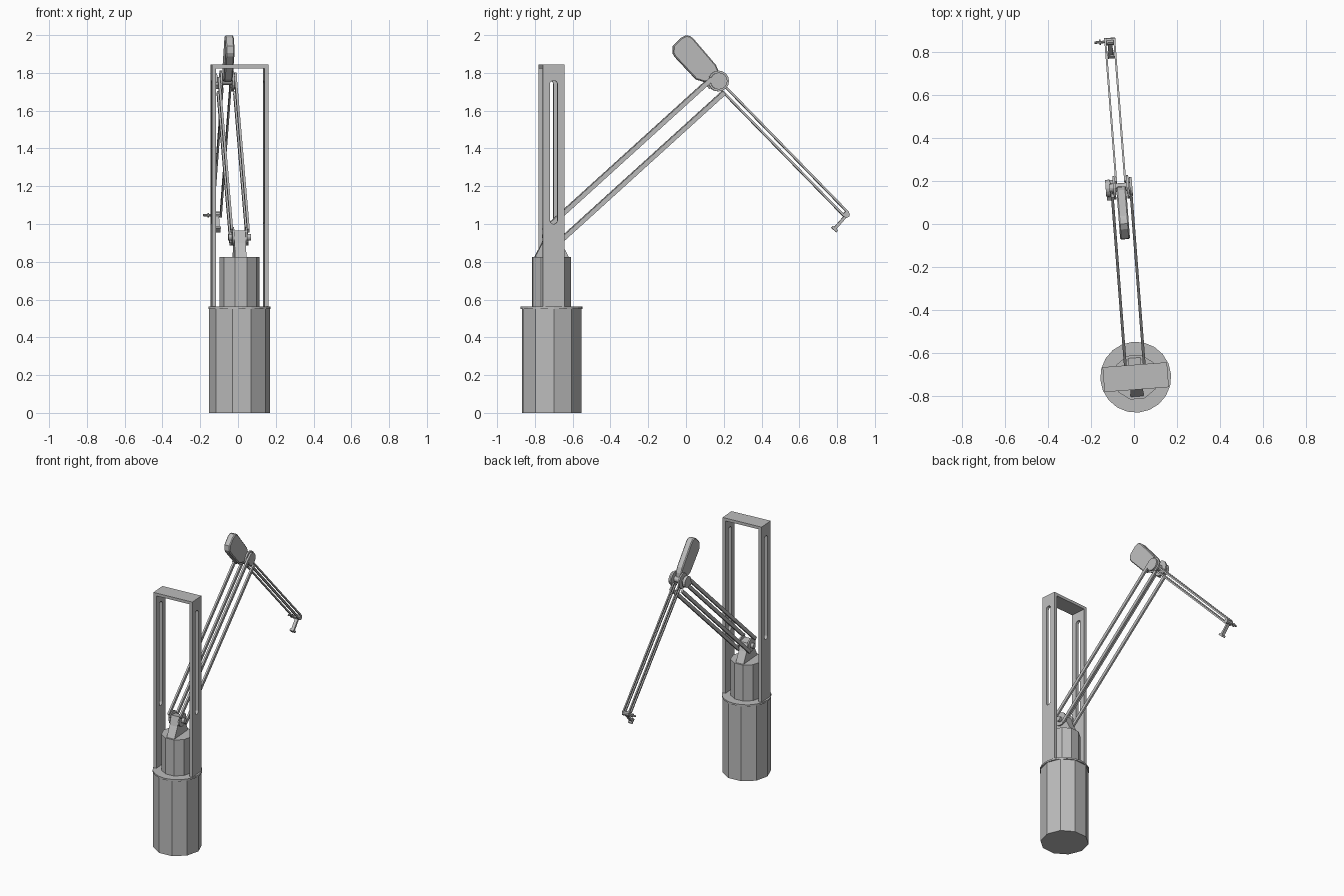
import bpy, bmesh, math
from mathutils import Matrix, Vector

cube = bpy.data.objects.get("Cube")
if cube:
    bpy.data.objects.remove(cube)

grey = bpy.data.materials.new("plain grey")
grey.use_nodes = True
COLOUR = (0.5, 0.5, 0.5, 1)
grey.diffuse_color = COLOUR
grey.node_tree.nodes["Principled BSDF"].inputs["Base Color"].default_value = COLOUR

# The whole machine is turned slightly about the base axis
PLACE = Matrix.Translation((0.008, -0.712, 0)) @ Matrix.Rotation(math.radians(4.4), 4, "Z")


def finish(name, bm):
    bmesh.ops.recalc_face_normals(bm, faces=bm.faces)
    bm.transform(PLACE)
    mesh = bpy.data.meshes.new(name)
    bm.to_mesh(mesh)
    bm.free()
    mesh.materials.append(grey)
    obj = bpy.data.objects.new(name, mesh)
    bpy.context.collection.objects.link(obj)
    return obj


def prism(name, profile, x0, x1, bevel=0):
    """Side profile of (forward, height) points extruded from x0 to x1."""
    bm = bmesh.new()
    face = bm.faces.new([bm.verts.new((x0, d, z)) for d, z in profile])
    out = bmesh.ops.extrude_face_region(bm, geom=[face])
    moved = [v for v in out["geom"] if isinstance(v, bmesh.types.BMVert)]
    bmesh.ops.translate(bm, verts=moved, vec=(x1 - x0, 0, 0))
    if bevel:
        rims = [e for e in bm.edges if abs(e.verts[0].co.x - e.verts[1].co.x) < 1e-6]
        bmesh.ops.bevel(bm, geom=rims, offset=bevel, segments=1, affect="EDGES")
    return finish(name, bm)


def box(name, x0, x1, d0, d1, z0, z1):
    return prism(name, [(d0, z0), (d1, z0), (d1, z1), (d0, z1)], x0, x1)


def disc(name, d, z, radius, x0, x1, sides=16):
    ring = [math.tau * i / sides for i in range(sides)]
    return prism(name, [(d + radius * math.cos(a), z + radius * math.sin(a)) for a in ring], x0, x1)


def bar(name, start, end, height, x, width):
    """Straight bar between two (forward, height) points."""
    a, b = Vector(start), Vector(end)
    run = (b - a).normalized()
    side = Vector((-run.y, run.x)) * height / 2
    return prism(name, [a - side, b - side, b + side, a + side], x - width / 2, x + width / 2)


def drum(name, radius, z0, z1, sides, turn=0):
    bm = bmesh.new()
    spin = Matrix.Translation((0, 0, (z0 + z1) / 2)) @ Matrix.Rotation(math.radians(turn), 4, "Z")
    bmesh.ops.create_cone(bm, cap_ends=True, segments=sides, radius1=radius,
                          radius2=radius, depth=z1 - z0, matrix=spin)
    return finish(name, bm)


# Base drum, lip and turret
drum("base_drum", 0.162, 0, 0.555, 10, -18)
drum("base_lip", 0.165, 0.55, 0.562, 20)
drum("turret", 0.107, 0.56, 0.825, 10, -18)

# Slotted frame
for side, label in ((-1, "right"), (1, "left")):
    leg = box(label + "_frame_leg", side * 0.128, side * 0.15, -0.058, 0.058, 0.56, 1.845)
    arc = [math.pi * i / 8 for i in range(9)]
    slot = [(0.02 * math.cos(a), 1.74 + 0.02 * math.sin(a)) for a in arc]
    slot += [(-0.02 * math.cos(a), 1.02 - 0.02 * math.sin(a)) for a in arc]
    cutter = prism("slot_cutter", slot, side * 0.1, side * 0.18)
    cutter.hide_render = True
    cut = leg.modifiers.new("slot", "BOOLEAN")
    cut.object = cutter
    cut.operation = "DIFFERENCE"
    cut.solver = "EXACT"
    bpy.context.view_layer.objects.active = leg
    bpy.ops.object.modifier_apply(modifier=cut.name)
    bpy.data.objects.remove(cutter)
box("frame_top", -0.15, 0.15, -0.058, 0.058, 1.824, 1.845)

# Shoulder pedestal
prism("shoulder_pedestal", [(-0.09, 0.825), (0.09, 0.825), (0.05, 0.9), (0.03, 0.955),
                            (-0.03, 0.965), (-0.05, 0.9)], -0.03, 0.03)
disc("shoulder_axle", 0, 0.93, 0.018, -0.06, 0.06)

# Parallel upper arm bars, shoulder plates and elbow plates
for side, label in ((-1, "right"), (1, "left")):
    disc(label + "_shoulder_plate", 0, 0.935, 0.048, side * 0.03, side * 0.04)
    bar(label + "_upper_arm_bar", (-0.04, 0.965), (0.85, 1.77), 0.024, side * 0.044, 0.013)
    bar(label + "_lower_arm_bar", (0.03, 0.895), (0.915, 1.695), 0.024, side * 0.044, 0.013)
    disc(label + "_elbow_plate", 0.885, 1.757, 0.055, side * 0.026, side * 0.037)
    # Thin forearm bars
    bar(label + "_forearm_top_bar", (0.91, 1.74), (1.575, 1.06), 0.011, side * 0.021, 0.009)
    bar(label + "_forearm_bottom_bar", (0.89, 1.72), (1.556, 1.04), 0.011, side * 0.021, 0.009)

# Elbow joint and its motor
disc("elbow_axle", 0.885, 1.757, 0.02, -0.065, 0.052)
disc("elbow_cap", 0.885, 1.757, 0.045, 0.04, 0.052)
disc("elbow_motor", 0.885, 1.757, 0.04, -0.072, -0.052)
bar("elbow_motor_arm", (0.885, 1.76), (0.835, 1.725), 0.024, -0.055, 0.028)

# Counterweight with softened rims
prism("counterweight", [(0.643, 1.905), (0.645, 1.942), (0.69, 1.987), (0.715, 1.999),
                        (0.735, 1.995), (0.752, 1.982), (0.872, 1.842), (0.887, 1.807),
                        (0.89, 1.757), (0.81, 1.752), (0.767, 1.765), (0.653, 1.886)],
      -0.023, 0.023, 0.006)

# Wrist, pin and small gripper foot
disc("wrist_joint", 1.565, 1.05, 0.017, -0.026, 0.026, 10)
disc("wrist_pin", 1.565, 1.047, 0.006, -0.072, 0, 8)
disc("wrist_pin_collar", 1.565, 1.047, 0.013, -0.05, -0.042, 10)
bar("wrist_link", (1.565, 1.045), (1.505, 0.977), 0.016, 0, 0.022)
bar("gripper_foot", (1.49, 0.985), (1.517, 0.961), 0.014, 0, 0.03)
